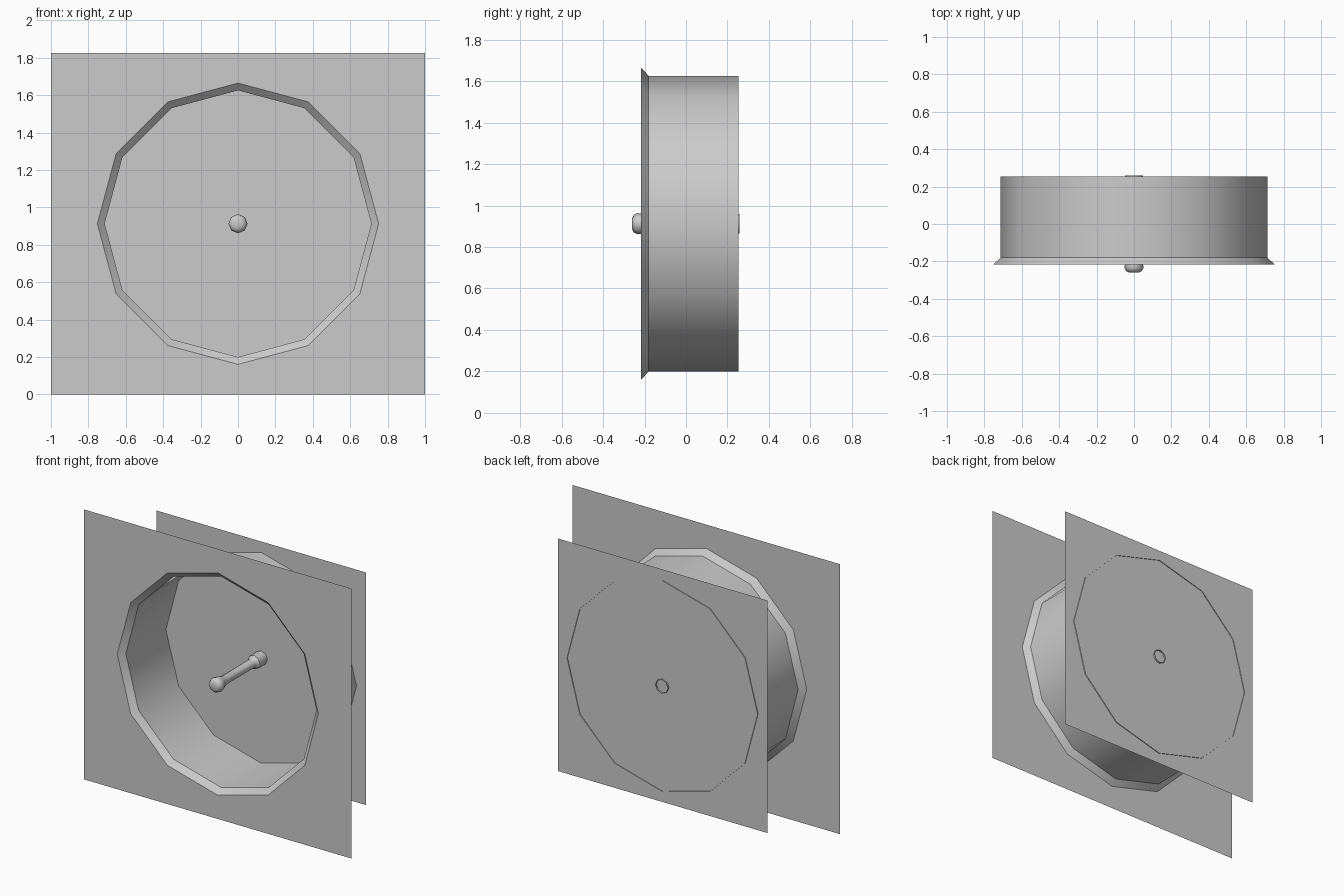
import bpy, bmesh, math

if "Cube" in bpy.data.objects:
    bpy.data.objects.remove(bpy.data.objects["Cube"])

CZ = 0.9125  # height of the round opening's axis


def finish(name, bm, angle=None):
    me = bpy.data.meshes.new(name)
    bm.to_mesh(me)
    bm.free()
    ob = bpy.data.objects.new(name, me)
    bpy.context.collection.objects.link(ob)
    if angle:
        bpy.ops.object.select_all(action='DESELECT')
        ob.select_set(True)
        bpy.context.view_layer.objects.active = ob
        bpy.ops.object.shade_smooth_by_angle(angle=math.radians(angle))
    return ob


def ring(bm, r, y, n):
    return [bm.verts.new((r * math.sin(2 * math.pi * i / n), y,
                          CZ + r * math.cos(2 * math.pi * i / n))) for i in range(n)]


def lathe(name, profile, n, angle, cap=False, inward=False):
    """Sweep (radius, y) points around the y axis through the opening."""
    bm = bmesh.new()
    rings = [ring(bm, r, y, n) for r, y in profile]
    for a, b in zip(rings, rings[1:]):
        for i in range(n):
            j = (i + 1) % n
            f = (a[i], a[j], b[j], b[i])
            bm.faces.new(f[::-1] if inward else f)
    if cap:
        bm.faces.new(rings[0][::-1])
    bm.normal_update()
    return finish(name, bm, angle)


def panel(name, hw, hh, y, hole=None):
    bm = bmesh.new()
    vs = [bm.verts.new((sx * hw, y, CZ + sz * hh))
          for sx, sz in ((-1, -1), (1, -1), (1, 1), (-1, 1))]
    if hole:
        for loop in (vs, ring(bm, hole, y, 12)):
            for a, b in zip(loop, loop[1:] + loop[:1]):
                bm.edges.new((a, b))
        bmesh.ops.triangle_fill(bm, edges=bm.edges[:], use_beauty=True, normal=(0, -1, 0))
        bmesh.ops.dissolve_limit(bm, angle_limit=0.01, verts=[], edges=bm.edges[:])
    else:
        bm.faces.new(vs)
    return finish(name, bm)


# Flat panels: front one pierced by the opening, smaller one behind
panel("front_panel", 1.0, 0.9125, -0.216, hole=0.752)
panel("back_panel", 0.783, 0.786, 0.248)

# Twelve-sided recess wall with flared front lip
lathe("recess_wall", [(0.752, -0.216), (0.713, -0.18), (0.713, 0.253)], 12, 35, inward=True)

# Central spindle with rounded tip and thicker collar at the back
lathe("spindle", [(0.026, -0.26), (0.042, -0.252), (0.051, -0.235), (0.048, -0.208),
                  (0.036, -0.175), (0.030, -0.14), (0.030, 0.14), (0.035, 0.16),
                  (0.047, 0.168), (0.047, 0.259)], 8, 50, cap=True)
